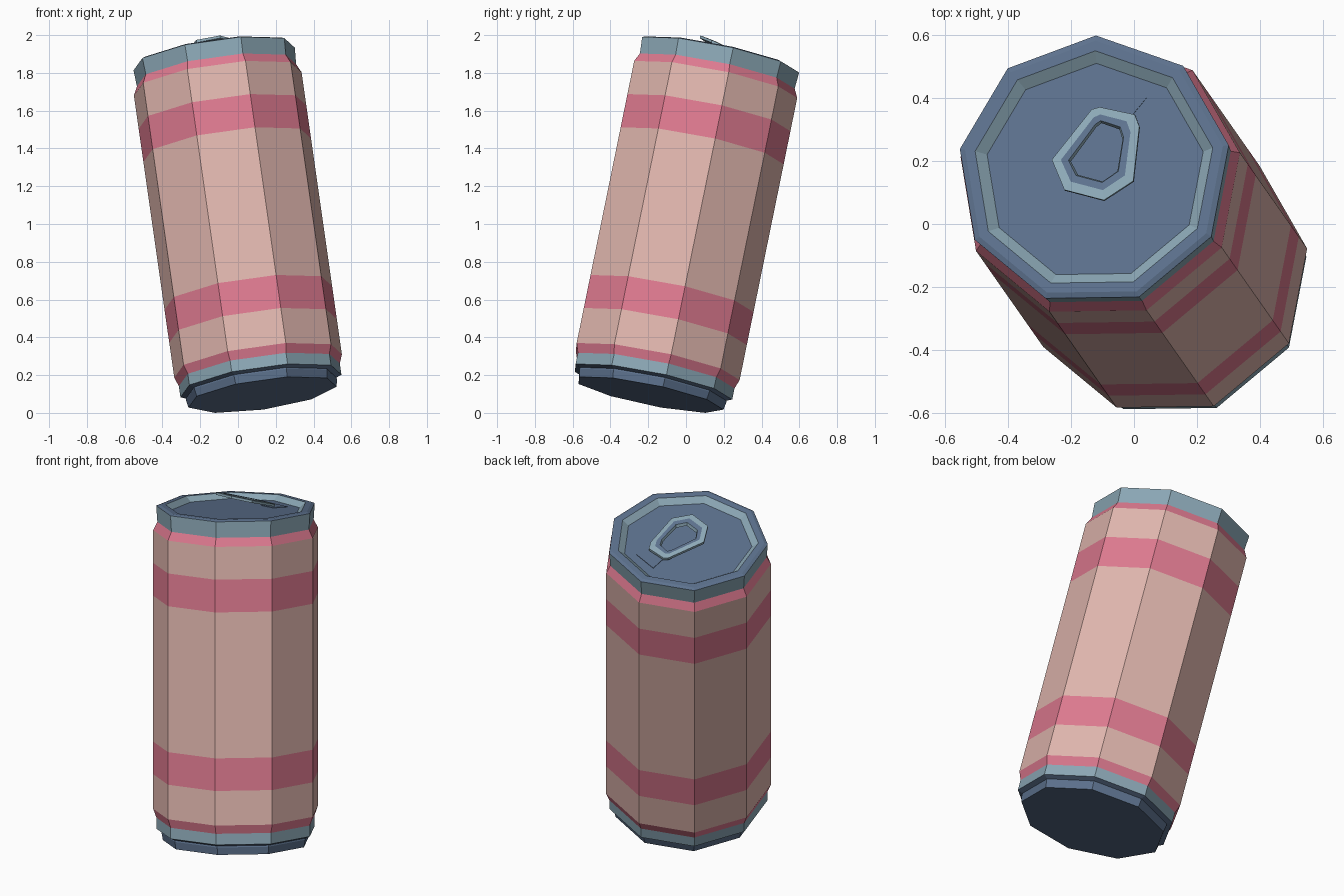
import bpy, bmesh, math
from mathutils import Vector, Matrix

if "Cube" in bpy.data.objects:
    bpy.data.objects.remove(bpy.data.objects["Cube"])

SIDES = 9
TOP = 1.853


def material(name, rgb):
    lin = [(c / 255 / 12.92) if c < 11 else ((c / 255 + 0.055) / 1.055) ** 2.4 for c in rgb]
    m = bpy.data.materials.new(name)
    m.diffuse_color = (*lin, 1)
    m.use_nodes = True
    m.node_tree.nodes["Principled BSDF"].inputs["Base Color"].default_value = m.diffuse_color
    return m


MATS = [material("pale_pink", (224, 182, 174)), material("rose_stripe", (222, 122, 144)),
        material("light_metal", (140, 168, 182)), material("blue_metal", (93, 114, 142))]
PALE, ROSE, METAL, BLUE = range(4)

# The whole can leans back and to the left
axis = Vector((-0.143, 0.204, 1)).normalized()
LEAN = (Matrix.Translation((0.129, -0.196, 0.097))
        @ Vector((0, 0, 1)).rotation_difference(axis).to_matrix().to_4x4())


def finish(name, bm):
    bmesh.ops.recalc_face_normals(bm, faces=bm.faces)
    me = bpy.data.meshes.new(name)
    bm.to_mesh(me)
    bm.free()
    for m in MATS:
        me.materials.append(m)
    ob = bpy.data.objects.new(name, me)
    ob.matrix_world = LEAN
    bpy.context.collection.objects.link(ob)
    return ob


def skin(bm, rings, mats, closed=False):
    """Join successive vertex rings with quads, one material per band."""
    n = len(rings[0])
    pairs = list(zip(rings, rings[1:] + rings[:1])) if closed else list(zip(rings, rings[1:]))
    for (a, b), m in zip(pairs, mats):
        for i in range(n):
            j = (i + 1) % n
            bm.faces.new((a[i], a[j], b[j], b[i])).material_index = m


# Can: nine-sided lathe; each entry is radius, height, colour of the band above
profile = [(0.402, 0.0, BLUE), (0.410, 0.042, BLUE), (0.408, 0.050, BLUE), (0.437, 0.062, METAL),
           (0.437, 0.123, ROSE), (0.455, 0.172, PALE), (0.455, 0.363, ROSE), (0.455, 0.543, PALE),
           (0.455, 1.349, ROSE), (0.455, 1.530, PALE), (0.455, 1.711, ROSE), (0.432, 1.757, METAL),
           (0.438, 1.846, BLUE), (0.420, TOP, BLUE), (0.387, TOP, METAL), (0.352, TOP - 0.028, BLUE)]
bm = bmesh.new()
rings = []
for r, h, _ in profile:
    angles = [math.pi / 2 + math.tau * i / SIDES for i in range(SIDES)]
    rings.append([bm.verts.new((r * math.cos(a), r * math.sin(a), h)) for a in angles])
skin(bm, rings, [p[2] for p in profile])
for ring in (rings[0], rings[-1]):
    bm.faces.new(ring).material_index = BLUE
finish("can", bm)

# Pull tab: lifted loop, metal outside and blue inside
outer = [(-0.127, 0.025), (-0.009, 0.197), (0.016, 0.205), (0.128, 0.180),
         (0.145, 0.139), (0.135, -0.047), (0.045, -0.113), (-0.082, -0.078)]
hole = [(-0.068, 0.022), (0.007, 0.140), (0.023, 0.153), (0.080, 0.132),
        (0.092, 0.098), (0.081, -0.011), (0.036, -0.046), (-0.043, -0.024)]


def tab_ring(bm, t, drop):
    ring = []
    for o, i in zip(outer, hole):
        u, v = Vector(o).lerp(Vector(i), t)
        along = 0.3 * u + 0.95 * v + 0.096
        ring.append(bm.verts.new((u, v, TOP + 0.081 - 0.27 * along - drop)))
    return ring


bm = bmesh.new()
loops = [tab_ring(bm, t, d) for t, d in ((0, 0.004), (0.5, 0), (0.9, 0.002), (1, 0.018), (0, 0.018))]
skin(bm, loops, [METAL, BLUE, METAL, METAL, METAL], closed=True)
finish("pull_tab", bm)

# Mouth panel: thin plate on the lid behind the tab
bm = bmesh.new()
mouth = [(0.026, 0.285), (0.166, 0.242), (0.115, 0.178), (0.026, 0.198)]
levels = [[bm.verts.new((u, v, TOP - 0.030 + h)) for u, v in mouth] for h in (0, 0.005)]
skin(bm, levels, [BLUE])
for ring in levels:
    bm.faces.new(ring).material_index = BLUE
finish("mouth_panel", bm)
